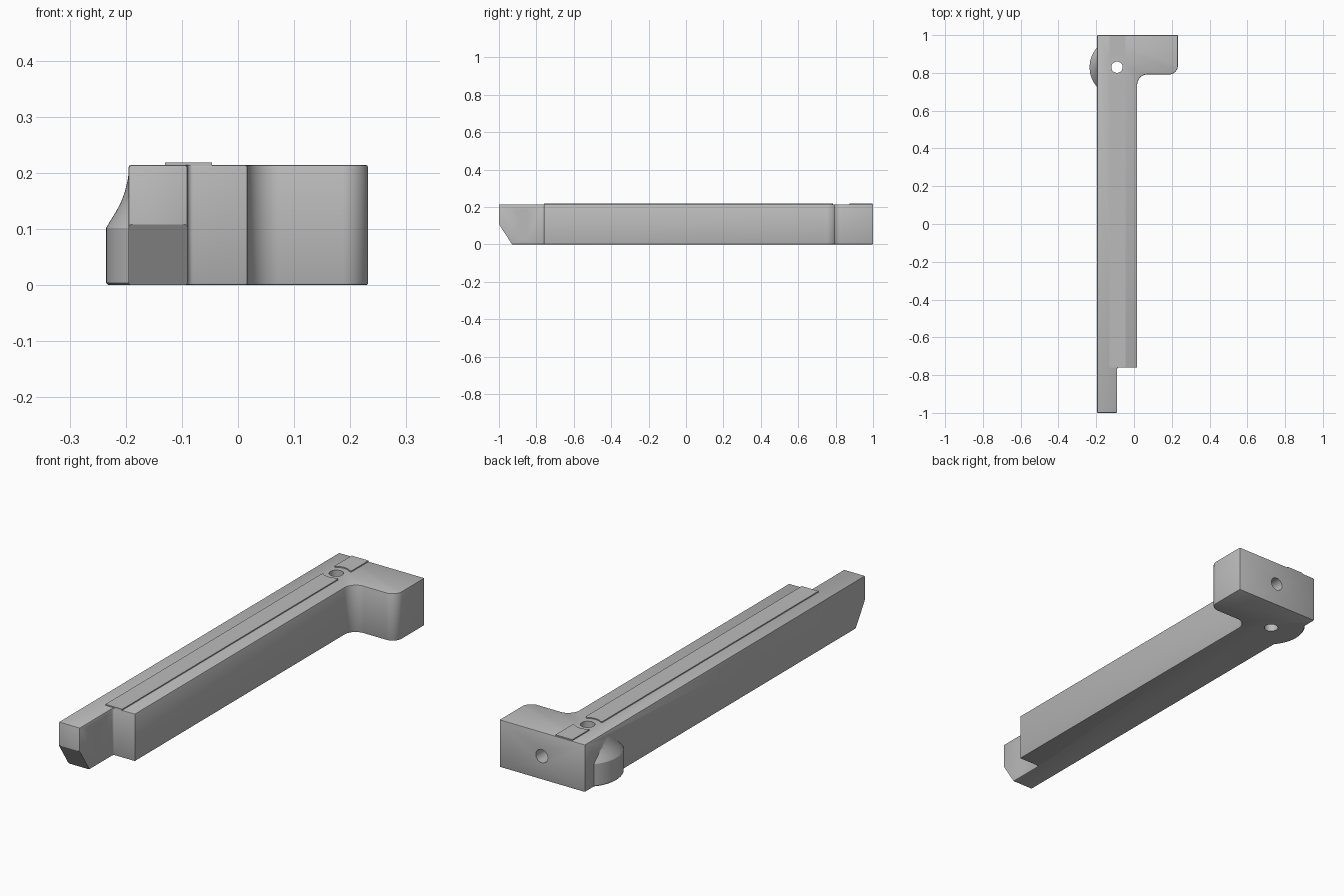
import bpy, bmesh
from math import pi, sin, cos, radians, atan2
from mathutils import Matrix, Vector

old = bpy.data.objects.get("Cube")
if old:
    bpy.data.objects.remove(old)

grey = bpy.data.materials.new("plain grey")
grey.use_nodes = True
colour = (0.5, 0.5, 0.5, 1)
grey.diffuse_color = colour
grey.node_tree.nodes["Principled BSDF"].inputs["Base Color"].default_value = colour

HOLE = Vector((-0.09, 0.83))   # centre of the vertical bore
TOP = 0.214


def finish(bm, name):
    bmesh.ops.recalc_face_normals(bm, faces=bm.faces[:])
    mesh = bpy.data.meshes.new(name)
    bm.to_mesh(mesh)
    bm.free()
    mesh.materials.append(grey)
    obj = bpy.data.objects.new(name, mesh)
    bpy.context.collection.objects.link(obj)
    return obj


def arc(cx, cy, r, start, end, steps=12):
    """Points on a circular arc, angles in degrees."""
    angles = [radians(start + (end - start) * i / steps) for i in range(steps + 1)]
    return [(cx + r * cos(a), cy + r * sin(a)) for a in angles]


def prism(name, outline, z0, z1, matrix=Matrix()):
    """Extrude a flat outline between two heights, then place it."""
    bm = bmesh.new()
    face = bm.faces.new([bm.verts.new((x, y, z0)) for x, y in outline])
    new = bmesh.ops.extrude_face_region(bm, geom=[face])["geom"]
    verts = [v for v in new if isinstance(v, bmesh.types.BMVert)]
    bmesh.ops.translate(bm, verts=verts, vec=(0, 0, z1 - z0))
    bm.transform(matrix)
    return finish(bm, name)


def apply(obj, mod):
    with bpy.context.temp_override(object=obj, active_object=obj):
        bpy.ops.object.modifier_apply(modifier=mod.name)


def boolean(obj, other, operation="DIFFERENCE"):
    mod = obj.modifiers.new("cut", "BOOLEAN")
    mod.operation, mod.solver, mod.object = operation, "EXACT", other
    apply(obj, mod)
    bpy.data.objects.remove(other)


def drill(obj, centre, direction, radius, depth):
    """Blind or through hole starting just outside the surface."""
    turn = Vector(direction).to_track_quat("Z", "Y").to_matrix().to_4x4()
    place = Matrix.Translation(centre) @ turn
    boolean(obj, prism("drill", arc(0, 0, radius, 0, 345, 23), -0.02, depth, place))


# Arm with an L-shaped head and a narrow front tongue
outline = [(-0.195, -1), (-0.09, -1)]
outline += arc(-0.08, -0.77, 0.01, 180, 90, 4)
outline += [(0.017, -0.76)]
outline += arc(0.072, 0.737, 0.055, 180, 90)
outline += arc(0.186, 0.838, 0.046, -90, 0)
outline += [(0.232, 1), (-0.195, 1)]
outline = [(x, y if abs(y - 0.792) > 0.0005 else 0.792) for x, y in outline]
body = prism("arm_body", outline, 0, TOP)
bevel = body.modifiers.new("edge", "BEVEL")
bevel.width, bevel.segments, bevel.angle_limit = 0.004, 2, radians(40)
apply(body, bevel)

# Side boss: round column flaring in to the wall at its top
profile = [(0.139, 0), (0.143, 0.004), (0.143, 0.102), (0.136, 0.114), (0.126, 0.130),
           (0.117, 0.147), (0.110, 0.165), (0.105, 0.185), (0.102, 0.205)]
bm = bmesh.new()
rings = []
for r, z in profile:
    rings.append([bm.verts.new((HOLE.x + r + 0, HOLE.y, z))])
for ring, (r, z) in zip(rings, profile):
    bm.verts.remove(ring[0])
    ring[:] = [bm.verts.new((x, y, z)) for x, y in
               arc(HOLE.x + 0.013, HOLE.y, r + 0.015, 125, 235, 36)]
    ring.append(bm.verts.new((HOLE.x + 0.03, HOLE.y, z)))
for low, high in zip(rings, rings[1:]):
    for i in range(len(low)):
        j = (i + 1) % len(low)
        bm.faces.new((low[i], low[j], high[j], high[i]))
bm.faces.new(rings[0])
bm.faces.new(rings[-1])
boolean(body, finish(bm, "side_boss"), "UNION")

# Sloped underside at the tip of the tongue
slope = [(-1.05, -0.1), (-0.866, -0.1), (-0.93, 0), (-1, 0.108), (-1.05, 0.185)]
upright = Matrix(((0, 0, 1, 0), (1, 0, 0, 0), (0, 1, 0, 0), (0, 0, 0, 1)))
boolean(body, prism("slope_cutter", slope, -0.3, 0, upright))

# Vertical bore, rear hole and the two tongue holes
drill(body, (HOLE.x, HOLE.y, TOP), (0, 0, -1), 0.03, 0.3)
drill(body, (0.02, 1, 0.106), (0, -1, 0), 0.03, 0.12)
for z in (0.055, 0.161):
    drill(body, (-0.09, -0.875, z), (-1, 0, 0), 0.028, 0.075)

# Three slanted slots in the tongue's outer side
slant = Matrix.Rotation(atan2(0.78, 0.63), 4, "Z")
for offset, length in ((-0.046, 0.1), (0, 0.165), (0.046, 0.1)):
    a, w = length / 2, 0.011
    slot = [(-a, offset - w), (a, offset - w), (a, offset + w), (-a, offset + w)]
    place = Matrix.Translation((-0.195, -0.875, 0.107)) @ upright @ slant
    boolean(body, prism("slot_cutter", slot, -0.05, 0.022, place))

# Thin raised strips on top, hollowed around the bore
left, right = -0.13, -0.046
front_strip = [(left, -0.76), (right, -0.76), (right, 0.78)]
front_strip += arc(HOLE.x, HOLE.y, 0.056, -50, -130)
front_strip += [(left, 0.78)]
rear_strip = [(left, 0.997), (left, 0.875)]
rear_strip += arc(HOLE.x, HOLE.y, 0.056, 130, 50)
rear_strip += [(right, 0.875), (right, 0.997)]
strips = [prism("long_top_strip", front_strip, TOP - 0.002, 0.219),
          prism("rear_top_strip", rear_strip, TOP - 0.002, 0.219)]

# Smooth the rounded faces and keep edges crisp
for obj in [body] + strips:
    for other in bpy.context.selected_objects:
        other.select_set(False)
    obj.select_set(True)
    bpy.context.view_layer.objects.active = obj
    bpy.ops.object.shade_smooth_by_angle(angle=radians(30))
